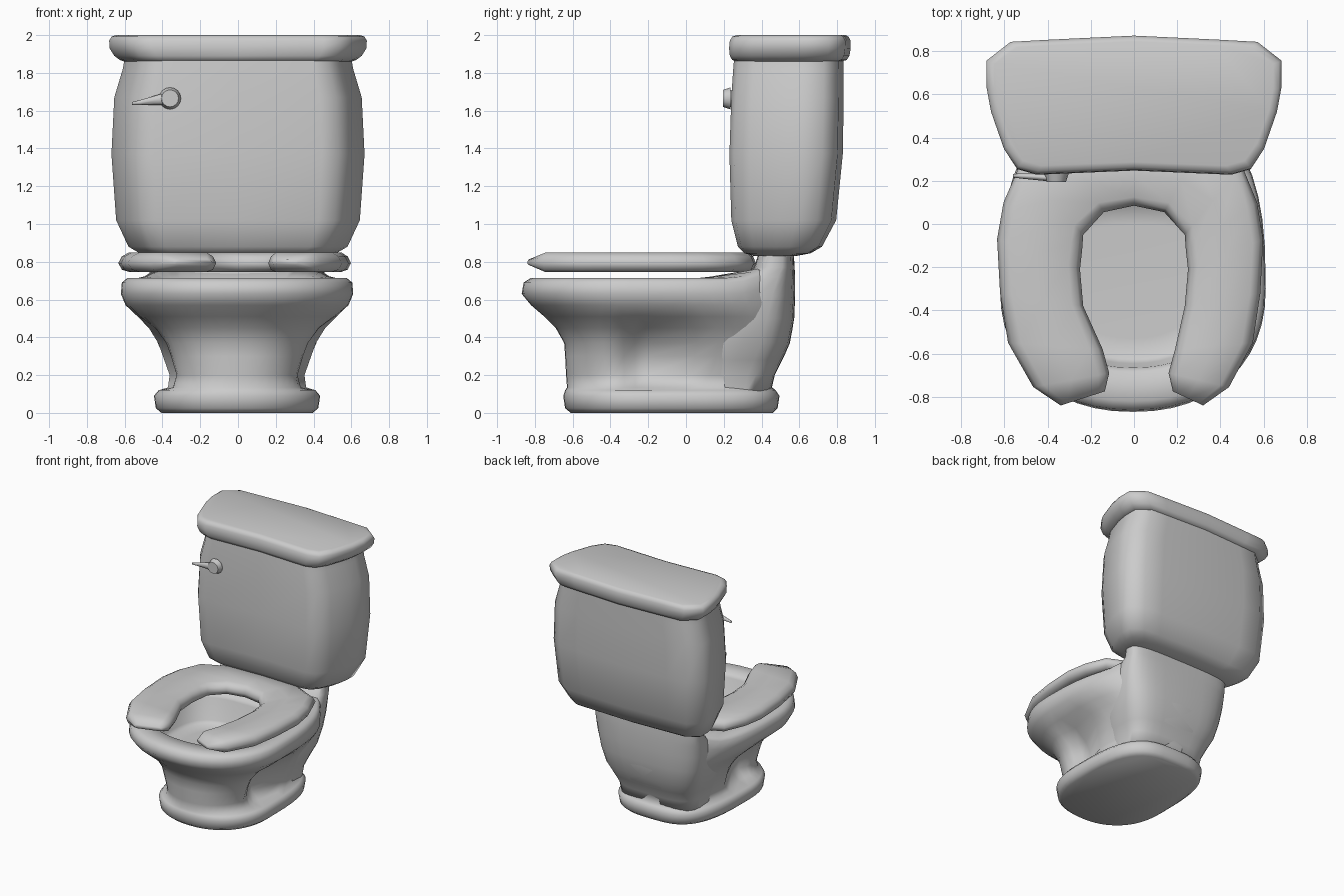
import bpy, bmesh, math
from mathutils import Matrix


def finish(name, bm, sharp=80):
    bmesh.ops.recalc_face_normals(bm, faces=bm.faces)
    for f in bm.faces:
        f.smooth = True
    me = bpy.data.meshes.new(name)
    bm.to_mesh(me)
    bm.free()
    me.set_sharp_from_angle(angle=math.radians(sharp))
    ob = bpy.data.objects.new(name, me)
    bpy.context.collection.objects.link(ob)
    return ob


def loft(name, rings, sharp=80):
    """Skin a list of equal-length closed rings and cap both ends."""
    bm = bmesh.new()
    vs = [[bm.verts.new(p) for p in r] for r in rings]
    n = len(rings[0])
    for a, b in zip(vs, vs[1:]):
        for i in range(n):
            j = (i + 1) % n
            bm.faces.new((a[i], a[j], b[j], b[i]))
    bm.faces.new(vs[0])
    bm.faces.new(vs[-1])
    return finish(name, bm, sharp)


def egg(z, w, yf, yb, yc=-0.2, nf=2.2, nb=3.2, notch=0.0, lift=0.0, count=48):
    """Oval ring, squarer at the back, pinched at the sides, raised at the rear."""
    pts = []
    for i in range(count):
        a = 2 * math.pi * i / count
        c, s = math.cos(a), math.sin(a)
        n, d = (nb, yb - yc) if s > 0 else (nf, yc - yf)
        x = w * math.copysign(abs(c) ** (2 / n), c)
        y = yc + d * math.copysign(abs(s) ** (2 / n), s)
        x *= 1 - notch * math.exp(-((y + 0.22) / 0.12) ** 2)
        t = min(1, max(0, (y - 0.25) / 0.25))
        pts.append((x - 0.005, y, z + lift * t * t * (3 - 2 * t)))
    return pts


# Bowl: base plate, pinched pedestal, flared rim and hollow inside
loft("bowl", [
    egg(0.0, 0.40, -0.61, 0.46),
    egg(0.025, 0.43, -0.64, 0.485),
    egg(0.09, 0.44, -0.65, 0.495),
    egg(0.12, 0.415, -0.64, 0.475),
    egg(0.135, 0.37, -0.63, 0.455, notch=0.12),
    egg(0.20, 0.36, -0.635, 0.47, nb=3.8, notch=0.28),
    egg(0.30, 0.395, -0.64, 0.52, nb=3.8, notch=0.32),
    egg(0.37, 0.42, -0.645, 0.55, nb=3.8, notch=0.27),
    egg(0.45, 0.47, -0.69, 0.565, nb=3.6, notch=0.13),
    egg(0.51, 0.53, -0.75, 0.572, yc=-0.25, notch=0.03),
    egg(0.57, 0.59, -0.82, 0.575, yc=-0.28, nb=2.9, lift=0.02),
    egg(0.63, 0.615, -0.87, 0.575, yc=-0.3, nb=2.7, lift=0.04),
    egg(0.69, 0.61, -0.86, 0.575, yc=-0.3, nb=2.7, lift=0.06),
    egg(0.715, 0.58, -0.82, 0.57, yc=-0.3, nb=2.7, lift=0.07),
    egg(0.71, 0.47, -0.69, 0.15, yc=-0.3),
    egg(0.68, 0.45, -0.665, 0.13, yc=-0.3),
    egg(0.51, 0.42, -0.645, 0.11, yc=-0.3),
    egg(0.485, 0.39, -0.62, 0.09, yc=-0.3),
    egg(0.48, 0.30, -0.53, 0.0, yc=-0.3),
])

# Rear column: squarer back of the pedestal rising into the tank neck
loft("rear_neck", [egg(z, w, yf, yb, yc=(yf + yb) / 2, nf=3, nb=3.5, count=32)
                   for z, w, yf, yb in [
    (0.10, 0.34, 0.0, 0.445), (0.20, 0.35, 0.0, 0.470), (0.28, 0.38, 0.02, 0.51),
    (0.37, 0.42, 0.05, 0.55), (0.50, 0.45, 0.1, 0.573), (0.62, 0.465, 0.18, 0.578),
    (0.72, 0.465, 0.28, 0.578), (0.77, 0.46, 0.36, 0.575), (0.86, 0.46, 0.39, 0.57)]])

# Tank and lid share one outline, tapering towards the front
HALF = [(0.0, 0.03), (0.45, 0.0), (0.54, 0.04), (0.60, 0.18), (0.66, 0.45),
        (0.68, 0.62), (0.68, 0.82), (0.57, 0.955), (0.40, 0.97), (0.0, 1.0)]


def tank_ring(z, w, yf, yb):
    half = [(x * w / 0.68, yf + (yb - yf) * t, z) for x, t in HALF]
    return half + [(-x, y, z) for x, y, z in reversed(half[1:-1])]


loft("tank", [tank_ring(*r) for r in [
    (0.83, 0.46, 0.36, 0.58), (0.845, 0.52, 0.31, 0.66), (0.88, 0.58, 0.275, 0.72),
    (1.02, 0.645, 0.24, 0.795), (1.37, 0.67, 0.23, 0.83), (1.67, 0.655, 0.24, 0.835),
    (1.82, 0.61, 0.25, 0.835), (1.88, 0.60, 0.255, 0.835)]])

loft("tank_lid", [tank_ring(*r) for r in [
    (1.86, 0.60, 0.265, 0.82), (1.868, 0.625, 0.245, 0.85), (1.89, 0.655, 0.232, 0.865),
    (1.93, 0.68, 0.228, 0.872), (1.97, 0.682, 0.232, 0.872), (1.992, 0.67, 0.245, 0.86),
    (2.0, 0.645, 0.27, 0.845)]])

# Seat: open-front horseshoe swept through outer/inner edge pairs
SIDE = [((0.30, 0.36), (0.14, 0.055)), ((0.50, 0.27), (0.235, -0.05)),
        ((0.57, 0.10), (0.24, -0.12)), ((0.598, -0.07), (0.25, -0.21)),
        ((0.585, -0.32), (0.235, -0.38)), ((0.55, -0.55), (0.19, -0.58)),
        ((0.44, -0.755), (0.16, -0.69)), ((0.32, -0.84), (0.18, -0.775))]
left = [((-1.06 * o[0], o[1]), (-i[0] + (0.045 if i[1] < -0.55 else 0), i[1]))
        for o, i in SIDE]
stations = left[::-1] + [((0.0, 0.37), (0.0, 0.085))] + SIDE
SECTION = [(0.0, -0.005), (0.05, 0.03), (0.14, 0.05), (0.5, 0.052), (0.86, 0.05),
           (0.95, 0.03), (1.0, -0.005), (0.95, -0.04), (0.85, -0.052), (0.15, -0.052),
           (0.05, -0.04)]
rings = []
for k, (o, i) in enumerate(stations):
    h = 0.3 if k in (0, len(stations) - 1) else 1.0
    rings.append([(o[0] + (i[0] - o[0]) * t, o[1] + (i[1] - o[1]) * t, 0.798 + z * h)
                  for t, z in SECTION])
loft("seat", rings)

# Flush handle: round boss and tapering lever
bm = bmesh.new()
for r1, r2, y, depth in [(0.045, 0.045, 0.24, 0.05), (0.058, 0.045, 0.215, 0.04)]:
    bmesh.ops.create_cone(bm, cap_ends=True, segments=16, radius1=r1, radius2=r2, depth=depth,
                          matrix=Matrix.Translation((-0.36, y, 1.665))
                          @ Matrix.Rotation(math.pi / 2, 4, 'X'))
finish("handle_boss", bm, 40)


def lever_ring(x, y, z, ry, rz):
    return [(x, y + ry * math.cos(k * math.pi / 4), z + rz * math.sin(k * math.pi / 4))
            for k in range(8)]


loft("handle_lever", [lever_ring(*r) for r in [
    (-0.36, 0.213, 1.665, 0.018, 0.035), (-0.42, 0.216, 1.658, 0.016, 0.027),
    (-0.52, 0.222, 1.643, 0.012, 0.013), (-0.56, 0.224, 1.638, 0.008, 0.008)]])
